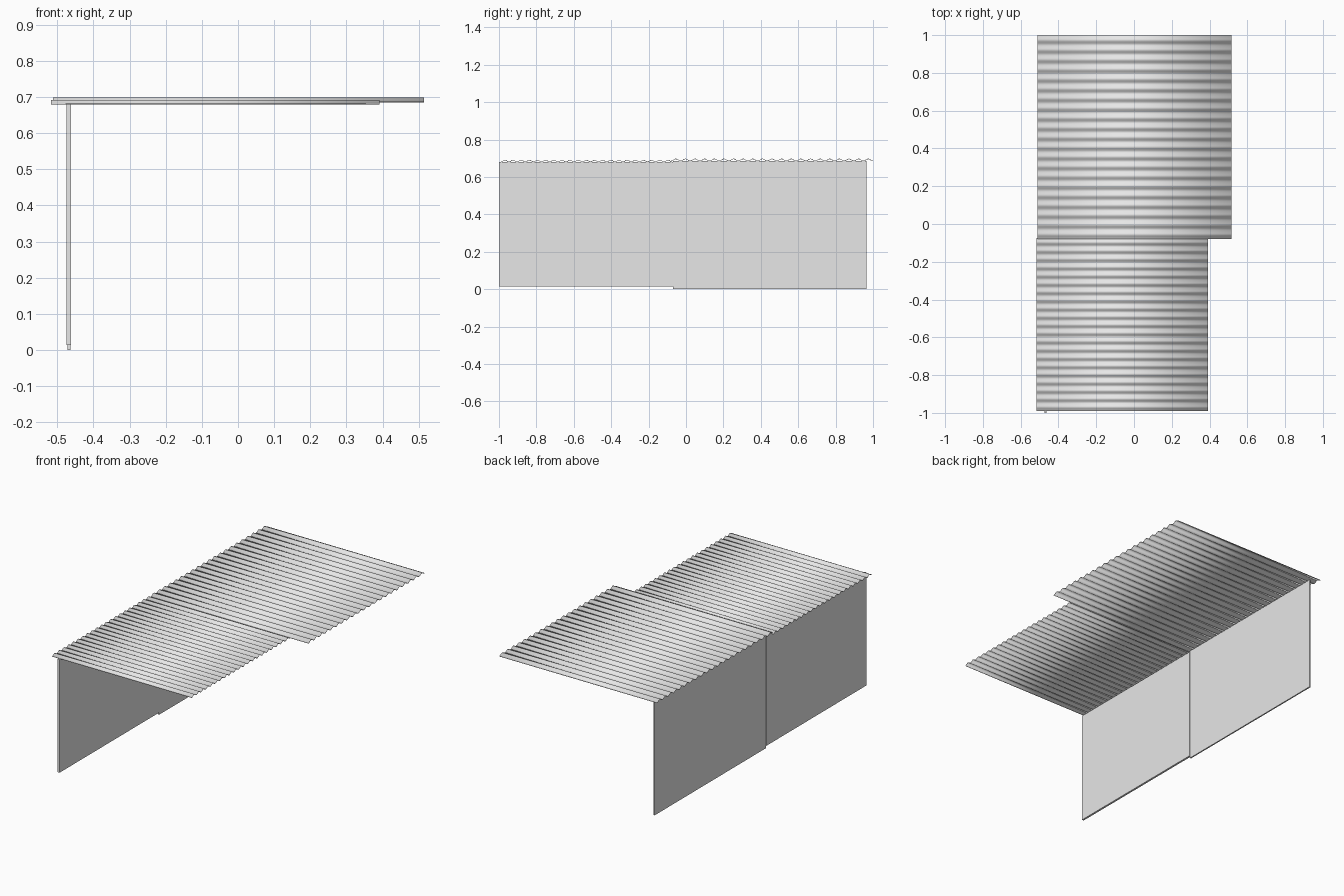
import bpy, bmesh, math

cube = bpy.data.objects.get("Cube")
if cube:
    bpy.data.objects.remove(cube, do_unlink=True)

grey = bpy.data.materials.new("plain_grey")
grey.use_nodes = True
colour = (0.8, 0.8, 0.8, 1)
grey.diffuse_color = colour
grey.node_tree.nodes["Principled BSDF"].inputs["Base Color"].default_value = colour


def finish(name, bm, smooth):
    bmesh.ops.recalc_face_normals(bm, faces=bm.faces)
    for f in bm.faces:
        f.smooth = smooth
    mesh = bpy.data.meshes.new(name)
    bm.to_mesh(mesh)
    bm.free()
    mesh.materials.append(grey)
    obj = bpy.data.objects.new(name, mesh)
    bpy.context.collection.objects.link(obj)


def corrugated_sheet(name, x0, x1, y0, y1, z0, z1, waves=21, steps=12, thick=0.003):
    """Thin wavy sheet, ridges running along x, fully smooth shaded."""
    bm = bmesh.new()
    amp = (z1 - z0 - thick) / 2
    rows = []
    for i in range(waves * steps + 1):
        y = y0 + (y1 - y0) * i / (waves * steps)
        z = z0 + amp * (1 - math.cos(2 * math.pi * i / steps))
        rows.append([bm.verts.new(p) for p in (
            (x0, y, z), (x1, y, z), (x1, y, z + thick), (x0, y, z + thick))])
    for a, b in zip(rows, rows[1:]):
        for k in range(4):
            n = (k + 1) % 4
            bm.faces.new((a[k], a[n], b[n], b[k]))
    bm.faces.new(rows[0])
    bm.faces.new(rows[-1])
    finish(name, bm, True)


def wall_panel(name, x0, x1, y0, y1, z0, z1):
    bm = bmesh.new()
    bmesh.ops.create_cube(bm, size=1)
    for v in bm.verts:
        v.co = (x1 if v.co.x > 0 else x0,
                y1 if v.co.y > 0 else y0,
                z1 if v.co.z > 0 else z0)
    finish(name, bm, False)


# Overlapping roof sheets
corrugated_sheet("front_roof_sheet", -0.517, 0.392, -0.99, -0.075, 0.679, 0.692)
corrugated_sheet("back_roof_sheet", -0.512, 0.515, -0.08, 1.0, 0.684, 0.698)

# Side wall in two panels
wall_panel("front_wall_panel", -0.474, -0.462, -1.0, -0.07, 0.014, 0.68)
wall_panel("back_wall_panel", -0.472, -0.464, -0.07, 0.965, 0.0, 0.686)
